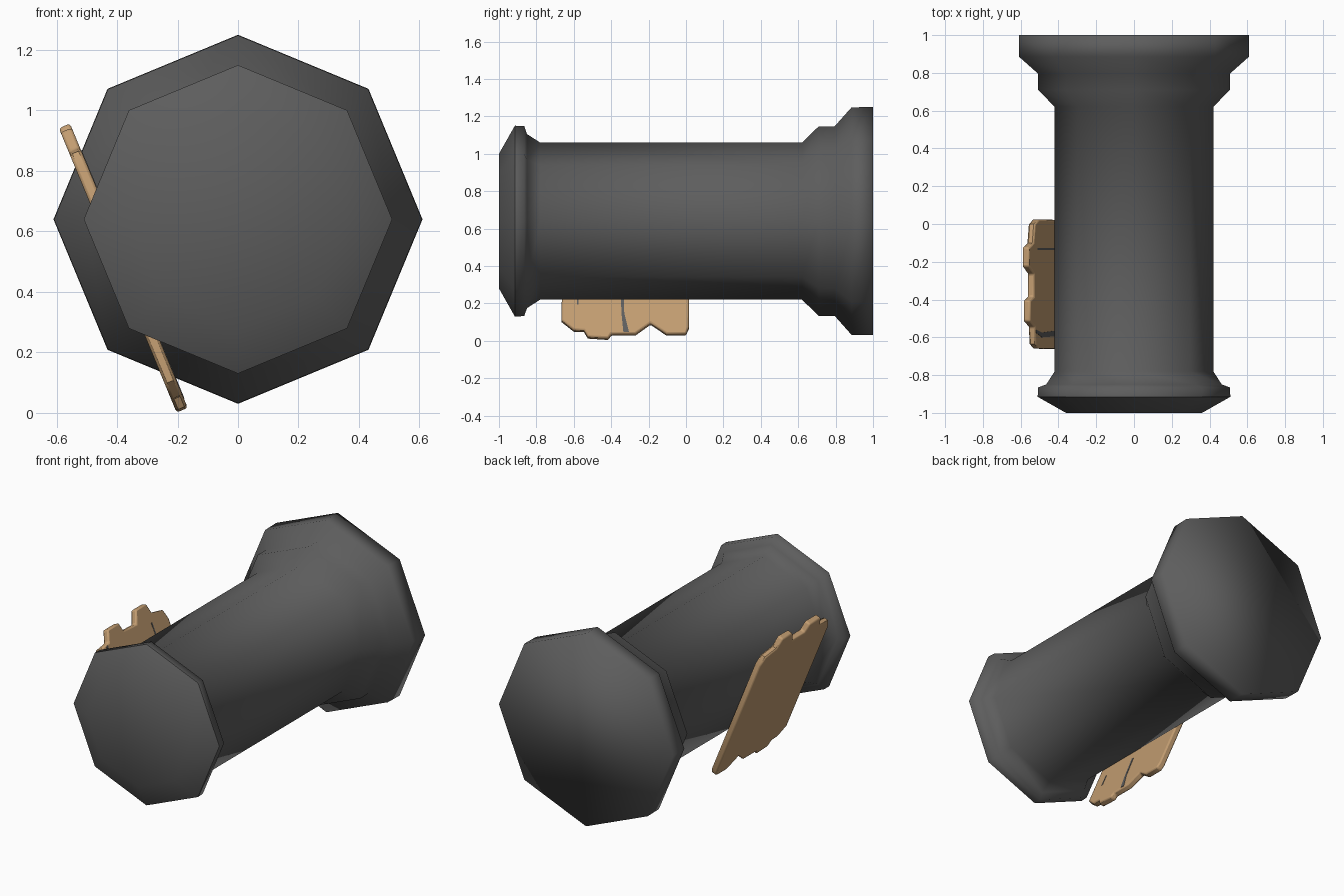
import bpy, bmesh, math
from mathutils import Vector

if "Cube" in bpy.data.objects:
    bpy.data.objects.remove(bpy.data.objects["Cube"])

AXIS_Z = 0.64
TILT = math.radians(22.5)


def material(name, rgb):
    m = bpy.data.materials.new(name)
    m.diffuse_color = (*rgb, 1)
    m.use_nodes = True
    m.node_tree.nodes["Principled BSDF"].inputs["Base Color"].default_value = m.diffuse_color
    return m


dark = material("dark_grey", (0.11, 0.11, 0.11))
wood = material("light_wood", (0.54, 0.335, 0.165))


def make_object(name, bm, mat):
    bmesh.ops.recalc_face_normals(bm, faces=bm.faces)
    me = bpy.data.meshes.new(name)
    bm.to_mesh(me)
    bm.free()
    me.materials.append(mat)
    ob = bpy.data.objects.new(name, me)
    bpy.context.collection.objects.link(ob)
    return ob


# Column: eight-sided lathe along y, (y, radius) profile
profile = [(-1.0, 0.36), (-0.915, 0.51), (-0.865, 0.508), (-0.85, 0.465),
           (-0.78, 0.42), (0.62, 0.42), (0.71, 0.507), (0.795, 0.507),
           (0.885, 0.608), (1.0, 0.61)]
bm = bmesh.new()
rings = [[bm.verts.new((r * math.cos(k * math.pi / 4), y,
                        AXIS_Z + r * math.sin(k * math.pi / 4)))
          for k in range(8)] for y, r in profile]
for a, b in zip(rings, rings[1:]):
    for k in range(8):
        n = (k + 1) % 8
        bm.faces.new((a[k], a[n], b[n], b[k]))
bm.faces.new(rings[0])
bm.faces.new(rings[-1])
for f in bm.faces:
    f.smooth = True
# Crisp edge around the front collar
for k in range(8):
    bm.edges.get((rings[1][k], rings[1][(k + 1) % 8])).smooth = False
make_object("column", bm, dark)


# Slab lying along the lower left side of the column:
# y along the axis, t down the slope, d distance from the axis
def slab(name, outline, d0, d1, mat):
    s, c = math.sin(TILT), math.cos(TILT)
    bm = bmesh.new()

    def ring(d):
        return [bm.verts.new((-c * d + s * t, y, AXIS_Z - s * d - c * t))
                for y, t in outline]
    a, b = ring(d0), ring(d1)
    bm.faces.new(a)
    bm.faces.new(b)
    for i in range(len(a)):
        j = (i + 1) % len(a)
        bm.faces.new((a[i], a[j], b[j], b[i]))
    return make_object(name, bm, mat)


# Wooden board with ragged ends
lower_end = [(-0.665, 0.41), (-0.60, 0.465), (-0.545, 0.468), (-0.525, 0.505),
             (-0.415, 0.513), (-0.40, 0.487), (-0.27, 0.487), (-0.19, 0.425),
             (-0.105, 0.487), (0.0, 0.487), (0.015, 0.45)]
upper_end = [(0.025, -0.36), (0.0, -0.42), (-0.10, -0.44), (-0.125, -0.505),
             (-0.225, -0.505), (-0.265, -0.43), (-0.385, -0.435),
             (-0.405, -0.49), (-0.515, -0.49), (-0.545, -0.42),
             (-0.635, -0.41), (-0.66, -0.36)]
board = slab("wooden_board", lower_end + upper_end, 0.392, 0.432, wood)
bev = board.modifiers.new("worn_edges", "BEVEL")
bev.width = 0.009
bev.segments = 2
bev.limit_method = "ANGLE"
bev.angle_limit = math.radians(60)
for p in board.data.polygons:
    p.use_smooth = True
bpy.context.view_layer.objects.active = board
board.select_set(True)
bpy.ops.object.shade_smooth_by_angle(angle=math.radians(50))

# Dark cracks on the inner face of the board
cracks = [
    [(-0.35, 0.22), (-0.335, 0.22), (-0.33, 0.37), (-0.305, 0.48),
     (-0.335, 0.48), (-0.345, 0.37)],
    [(-0.584, 0.24), (-0.576, 0.24), (-0.576, 0.32), (-0.584, 0.32)],
    [(-0.56, -0.41), (-0.575, -0.33), (-0.565, -0.15), (-0.595, -0.15),
     (-0.60, -0.33), (-0.575, -0.41)],
    [(-0.128, -0.39), (-0.128, -0.15), (-0.138, -0.15), (-0.138, -0.39)],
]
for i, outline in enumerate(cracks):
    slab(f"board_crack_{i + 1}", outline, 0.390, 0.394, dark)
